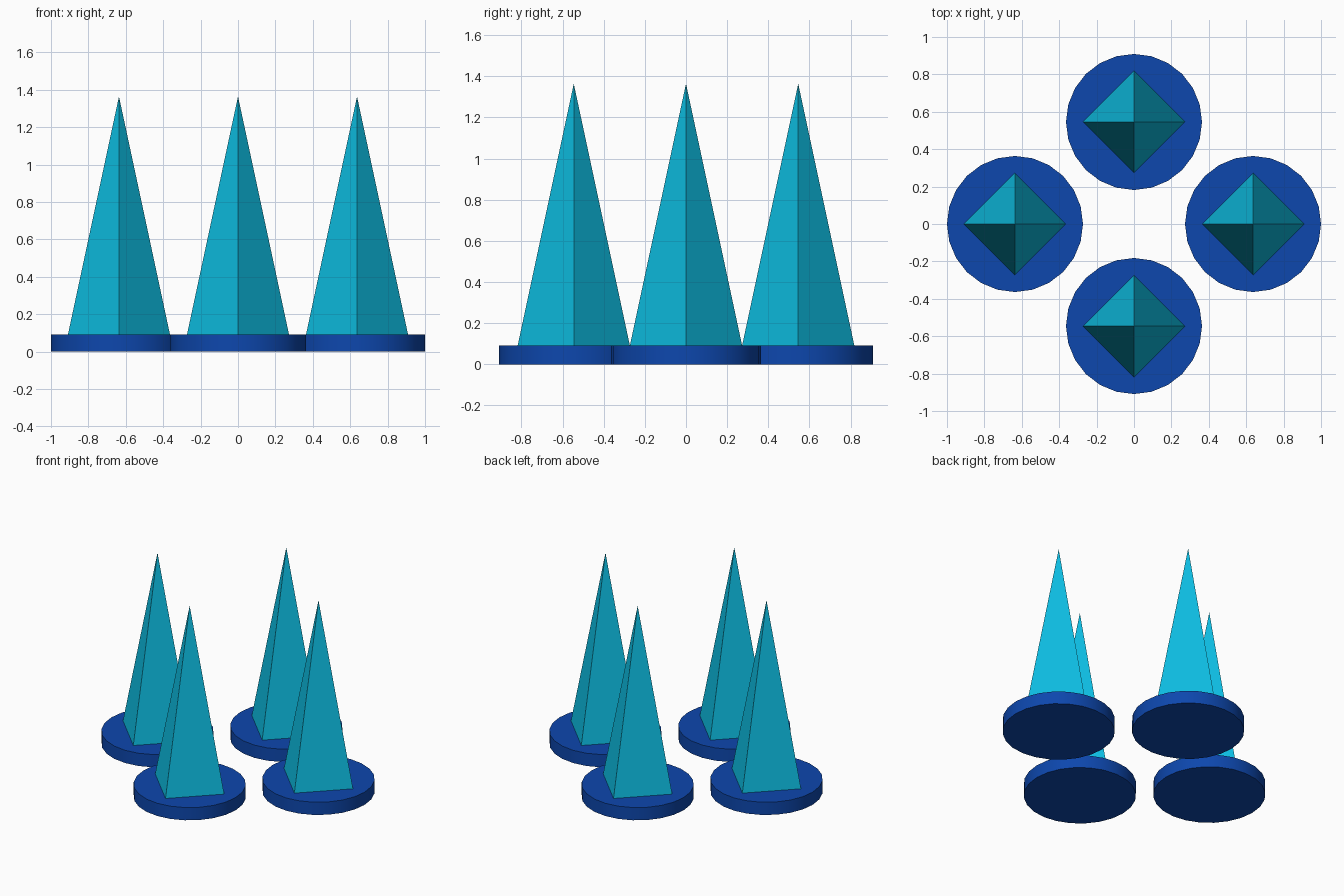
import bpy
from math import radians

if "Cube" in bpy.data.objects:
    bpy.data.objects.remove(bpy.data.objects["Cube"])

U = 1 / 11  # grid module of the model


def material(name, color):
    mat = bpy.data.materials.new(name)
    mat.diffuse_color = (*color, 1)
    mat.use_nodes = True
    mat.node_tree.nodes["Principled BSDF"].inputs["Base Color"].default_value = mat.diffuse_color
    return mat


blue = material("deep_blue", (0.004, 0.063, 0.42))
cyan = material("cyan", (0.004, 0.503, 0.75))


def cone(name, sides, r_bottom, r_top, z0, z1, x, y, mat):
    bpy.ops.mesh.primitive_cone_add(
        vertices=sides, radius1=r_bottom, radius2=r_top, depth=z1 - z0,
        location=(x, y, (z0 + z1) / 2))
    obj = bpy.context.object
    obj.name = name
    obj.data.materials.append(mat)
    return obj


spots = {"left": (-7 * U, 0), "right": (7 * U, 0),
         "front": (0, -6 * U), "back": (0, 6 * U)}

for side, (x, y) in spots.items():
    # Round base disc with smooth rim
    cone(f"{side}_base", 24, 4 * U, 4 * U, 0, U, x, y, blue)
    bpy.ops.object.shade_smooth_by_angle(angle=radians(30))
    # Four-sided spike with corners on the axes
    cone(f"{side}_spike", 4, 3 * U, 0, U, 15 * U, x, y, cyan)
